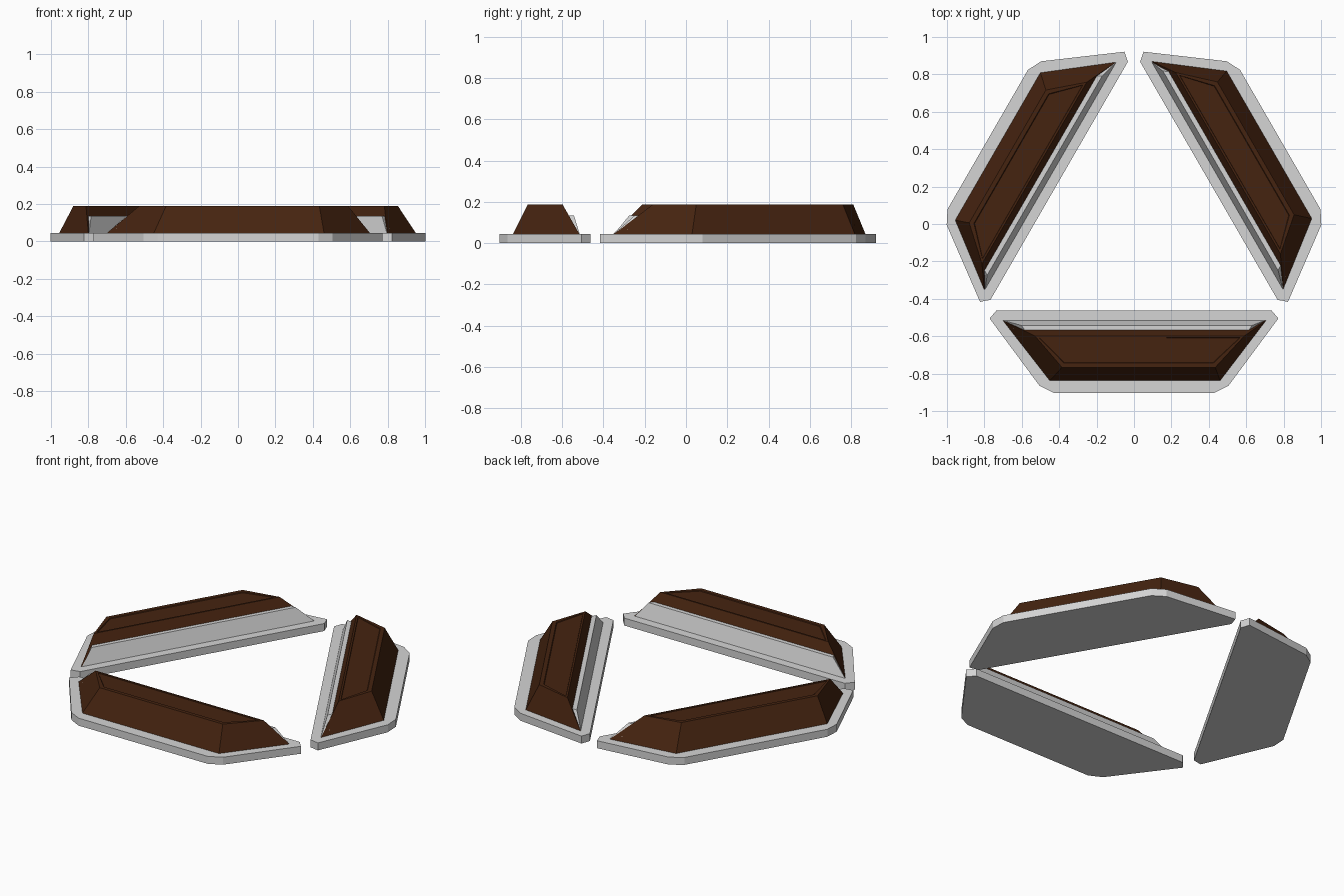
import bpy
import bmesh
import math
from mathutils import Matrix

cube = bpy.data.objects.get("Cube")
if cube:
    bpy.data.objects.remove(cube, do_unlink=True)


def material(name, rgb):
    mat = bpy.data.materials.new(name)
    mat.use_nodes = True
    mat.diffuse_color = (*rgb, 1)
    mat.node_tree.nodes["Principled BSDF"].inputs["Base Color"].default_value = (*rgb, 1)
    return mat


BROWN = material("dark brown", (0.06, 0.017, 0.005))
GREY = material("light grey", (0.66, 0.66, 0.66))


def loft(name, lower, upper, z0, z1, mat, angle, inset=0):
    """Solid between two outlines with equal point counts, turned about z."""
    bm = bmesh.new()
    low = [bm.verts.new((x, y, z0)) for x, y in lower]
    top = [bm.verts.new((x, y, z1)) for x, y in upper]
    bm.faces.new(low[::-1])
    lid = bm.faces.new(top)
    n = len(low)
    for i in range(n):
        j = (i + 1) % n
        bm.faces.new((low[i], low[j], top[j], top[i]))
    bmesh.ops.recalc_face_normals(bm, faces=bm.faces)
    if inset:
        # Shallow sunken panel in the upper face
        bmesh.ops.inset_region(bm, faces=[lid], thickness=inset)
        bmesh.ops.inset_region(bm, faces=[lid], thickness=0.004, depth=-0.004)
    bm.transform(Matrix.Rotation(angle, 4, "Z"))
    mesh = bpy.data.meshes.new(name)
    bm.to_mesh(mesh)
    bm.free()
    mesh.materials.append(mat)
    obj = bpy.data.objects.new(name, mesh)
    bpy.context.collection.objects.link(obj)
    return obj


# Outlines of the front segment, counter-clockwise from the outer left corner
half = [(0.43, -0.903), (0.505, -0.865), (0.772, -0.505), (0.735, -0.462)]
plate = half + [(-x, y) for x, y in reversed(half)]
block_low = [(-0.45, -0.838), (0.46, -0.838), (0.705, -0.517), (-0.70, -0.517)]
block_top = [(-0.385, -0.766), (0.435, -0.766), (0.59, -0.598), (-0.53, -0.598)]
strip_low = [(-0.67, -0.555), (0.67, -0.555), (0.70, -0.515), (-0.70, -0.515)]
strip_top = [(-0.58, -0.575), (0.61, -0.575), (0.63, -0.543), (-0.60, -0.543)]

# Three equal segments around the centre
for i, side in enumerate(("front", "left", "right")):
    a = i * math.tau / 3
    loft(side + "_base_plate", plate, plate, 0, 0.045, GREY, a)
    loft(side + "_block", block_low, block_top, 0.045, 0.188, BROWN, a, 0.025)
    loft(side + "_inner_panel", strip_low, strip_top, 0.045, 0.135, GREY, a)
